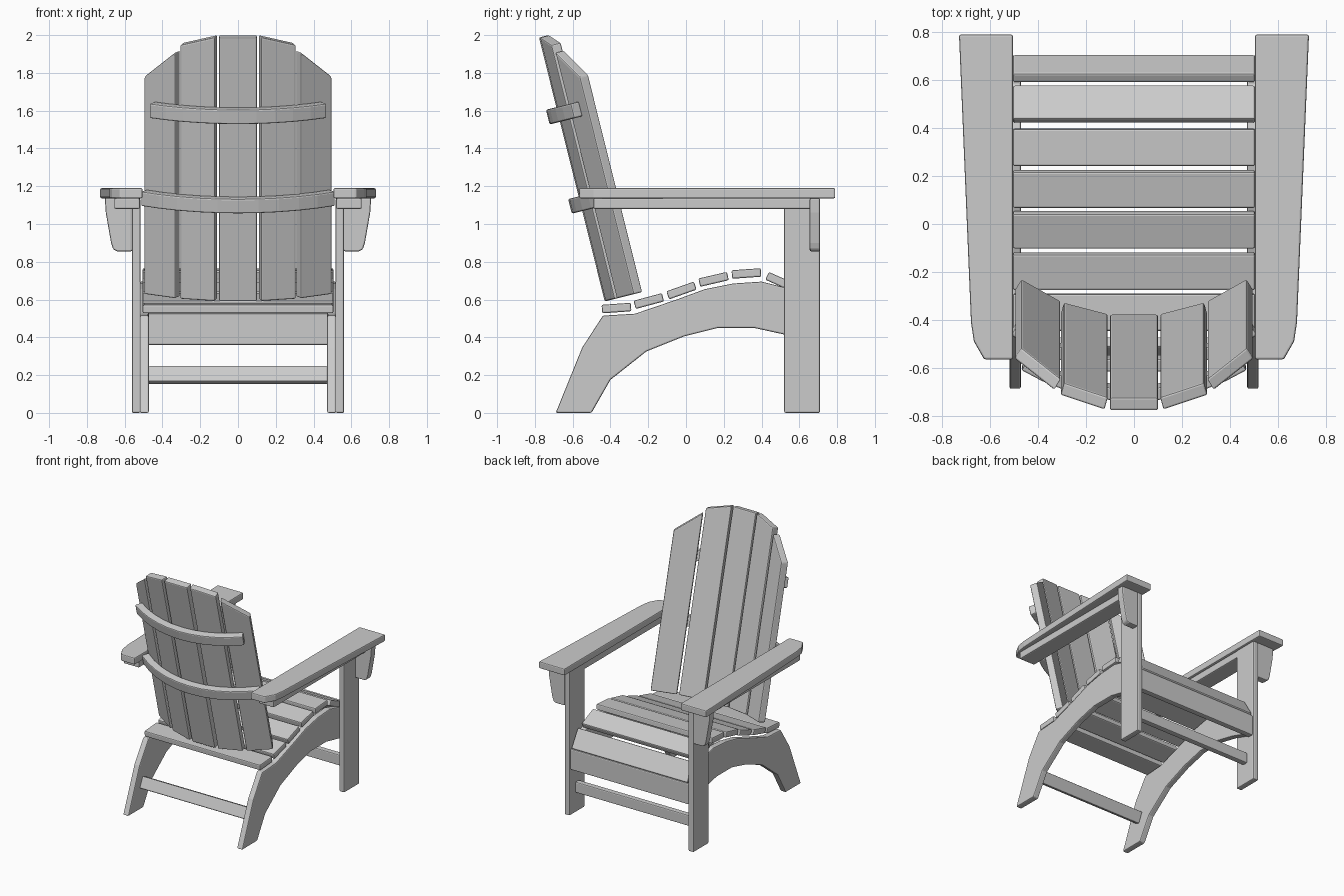
import bpy, bmesh
from math import sin, cos, radians
from mathutils import Vector, Matrix

if "Cube" in bpy.data.objects:
    bpy.data.objects.remove(bpy.data.objects["Cube"])


def prism(name, pts, lo, hi, frame, mirror=False, bevel=0.008):
    """Extrude a 2D profile from lo to hi; frame maps (a, b, depth) to world."""
    bm = bmesh.new()
    rings = [[bm.verts.new(frame(a, b, d)) for a, b in pts] for d in (lo, hi)]
    n = len(pts)
    bm.faces.new(rings[0])
    bm.faces.new(rings[1][::-1])
    for i in range(n):
        j = (i + 1) % n
        bm.faces.new((rings[0][i], rings[1][i], rings[1][j], rings[0][j]))
    bmesh.ops.recalc_face_normals(bm, faces=bm.faces)
    mesh = bpy.data.meshes.new(name)
    bm.to_mesh(mesh)
    bm.free()
    ob = bpy.data.objects.new(name, mesh)
    bpy.context.collection.objects.link(ob)
    bev = ob.modifiers.new("Bevel", 'BEVEL')
    bev.width, bev.segments = bevel, 2
    bev.limit_method, bev.angle_limit = 'ANGLE', radians(35)
    if mirror:
        ob.modifiers.new("Mirror", 'MIRROR')
    return ob


def side(a, b, d):      # profile in y,z, depth along x
    return Vector((d, a, b))


def plan(a, b, d):      # profile in x,y, depth along z
    return Vector((a, b, d))


def front(a, b, d):     # profile in x,z, depth along y
    return Vector((a, d, b))


def rect(a0, a1, b0, b1):
    return [(a0, b0), (a1, b0), (a1, b1), (a0, b1)]


def plank(name, y, z, length, thick, angle, half_x):
    """Cross plank along x with its section turned in the y,z plane."""
    c, s = cos(radians(angle)), sin(radians(angle))
    pts = [(y + c * a - s * b, z + s * a + c * b)
           for a, b in rect(-length / 2, length / 2, -thick / 2, thick / 2)]
    return prism(name, pts, -half_x, half_x, side)


# Arched side boards with rear feet
board = [(-.69, 0), (-.50, 0), (-.40, .175), (-.21, .325), (-.01, .405),
         (.17, .45), (.36, .45), (.52, .415), (.66, .37), (.66, .51),
         (.585, .63), (.52, .665), (.40, .695), (.25, .685), (.10, .655),
         (-.05, .60), (-.27, .525), (-.44, .515), (-.55, .345)]
prism("side_board", board, .472, .52, side, True)

# Front posts, arms, arm rails and brackets
prism("front_post", rect(.52, .71, 0, 1.137), .517, .562, side, True)
arm = [(.505, .79), (.73, .79), (.68, -.41), (.668, -.49),
       (.625, -.565), (.505, -.565)]
prism("arm", arm, 1.136, 1.19, plan, True)
prism("arm_rail", rect(.52, .655, -.49, .66), 1.08, 1.137, plan, True)
bracket = [(.56, 1.137), (.705, 1.137), (.70, 1.06), (.672, .90),
           (.66, .865), (.64, .855), (.56, .855)]
prism("arm_bracket", bracket, .655, .71, front, True)

# Seat slats following the board's upper curve
seat = [(-.368, .555, 4), (-.197, .592, 15), (-.024, .648, 19.5),
        (.146, .707, 13), (.32, .738, 4), (.50, .694, -24), (.648, .588, -59)]
for i, (y, z, ang) in enumerate(seat):
    plank(f"seat_slat_{i + 1}", y, z, .155, .045, ang, .505)

# Front apron and low stretchers
plank("front_apron", .68, .443, .165, .045, 90, .517)
plank("front_stretcher", .62, .20, .085, .045, 90, .517)
plank("rear_stretcher", -.51, .20, .09, .045, 66, .475)

# Leaning frame of the fan-shaped back
LEAN, R, THICK = radians(14), .83, .055
N = Vector((0, cos(LEAN), sin(LEAN)))
W = Vector((0, -sin(LEAN), cos(LEAN)))
BASE = Vector((0, -.43, .59))


def back_frame(turn):
    t = radians(turn)
    u = Vector((cos(t), 0, 0)) + N * sin(t)
    n = Vector((-sin(t), 0, 0)) + N * cos(t)
    o = BASE + Vector((R * sin(t), 0, 0)) + N * (R * (1 - cos(t)))
    return lambda a, b, d: o + u * a + W * b + n * d


# Back slats: turn, half width, inner and outer top heights
for name, turn, hw, inner, outer in (("back_slat_centre", 0, .10, 1.44, 1.44),
                                     ("back_slat_middle", 15, .095, 1.44, 1.385),
                                     ("back_slat_outer", 30, .095, 1.343, 1.186)):
    prism(name, [(-hw, 0), (hw, 0), (hw, outer), (-hw, inner)],
          0, THICK, back_frame(turn), turn > 0)


# Curved braces behind the back slats
def brace(name, w0, w1, end, steps=10):
    angs = [radians(-end + 2 * end * i / steps) for i in range(steps + 1)]
    arc = lambda r, seq: [(r * sin(t), R - r * cos(t)) for t in seq]
    pts = arc(R + .057, angs) + arc(R + .002, angs[::-1])
    prism(name, pts, w0, w1, lambda a, b, d: BASE + Vector((a, 0, 0)) + N * b + W * d)


brace("upper_brace", .98, 1.06, 32)
brace("lower_brace", .493, .573, 35.5)
